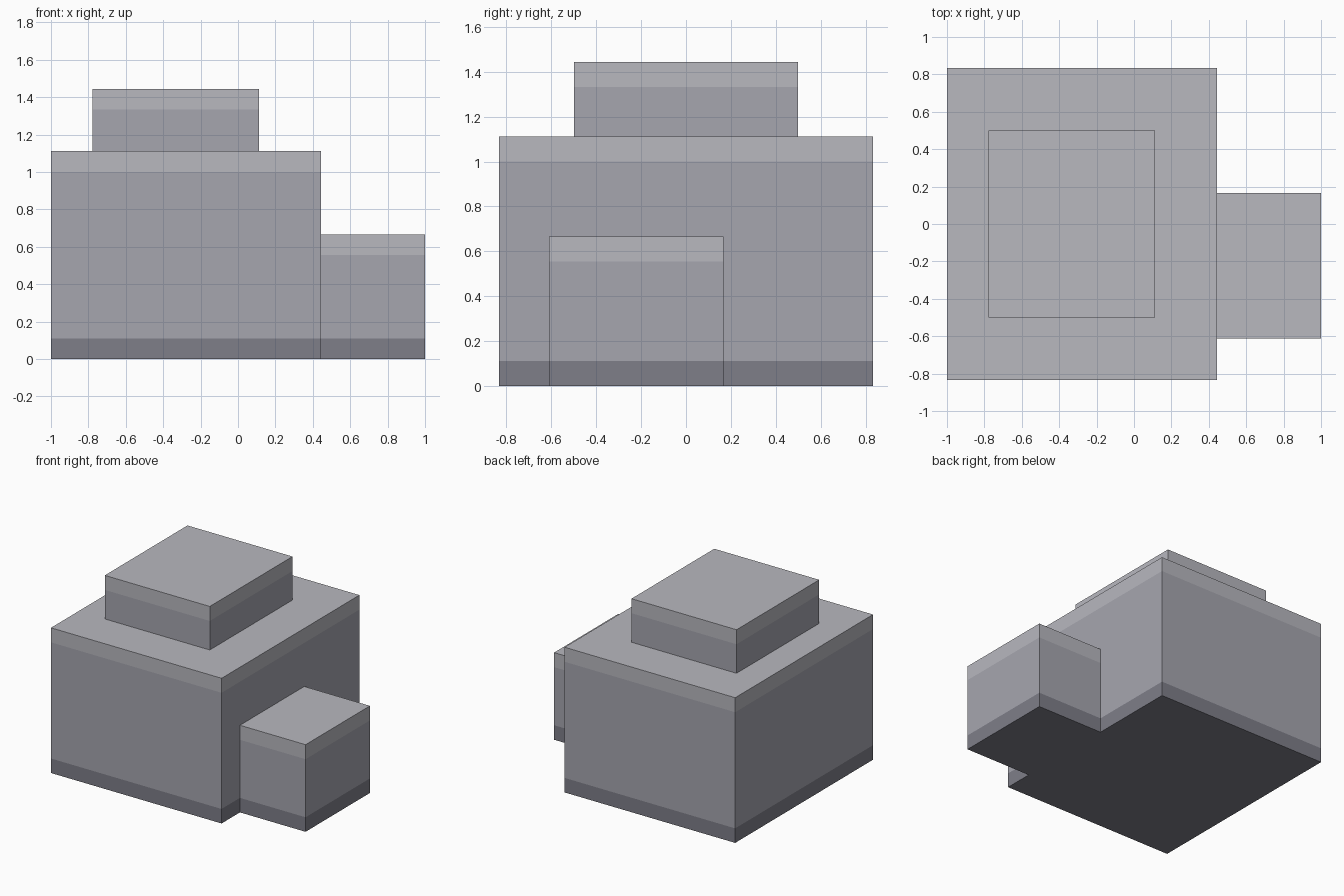
import bpy, bmesh
from mathutils import Vector

if "Cube" in bpy.data.objects:
    bpy.data.objects.remove(bpy.data.objects["Cube"])

U = 1 / 9  # height of one colour band


def material(name, rgb):
    m = bpy.data.materials.new(name)
    m.diffuse_color = (*rgb, 1)
    m.use_nodes = True
    m.node_tree.nodes["Principled BSDF"].inputs["Base Color"].default_value = m.diffuse_color
    return m


MATS = [material("dark_grey", (0.21, 0.21, 0.25)),
        material("mid_grey", (0.38, 0.38, 0.43)),
        material("light_grey", (0.48, 0.48, 0.52))]


def block(name, lo, hi, dark_base=True):
    """Box with a light top band and, optionally, a dark band at its foot."""
    lo, hi = Vector(lo), Vector(hi)
    bm = bmesh.new()
    bmesh.ops.create_cube(bm, size=1)
    bmesh.ops.scale(bm, vec=hi - lo, verts=bm.verts)
    bmesh.ops.translate(bm, vec=(lo + hi) / 2, verts=bm.verts)
    top, foot = hi.z - U, lo.z + U
    for z in ([top, foot] if dark_base else [top]):
        bmesh.ops.bisect_plane(bm, geom=bm.verts[:] + bm.edges[:] + bm.faces[:],
                               plane_co=(0, 0, z), plane_no=(0, 0, 1))
    for f in bm.faces:
        z = f.calc_center_median().z
        f.material_index = 2 if z > top else 0 if dark_base and z < foot else 1
    mesh = bpy.data.meshes.new(name)
    bm.to_mesh(mesh)
    bm.free()
    for m in MATS:
        mesh.materials.append(m)
    obj = bpy.data.objects.new(name, mesh)
    bpy.context.collection.objects.link(obj)
    return obj


# Large body, raised slab on top, small block on the right
block("main_body", (-9 * U, -7.5 * U, 0), (4 * U, 7.5 * U, 10 * U))
block("top_slab", (-7 * U, -4.5 * U, 10 * U), (U, 4.5 * U, 13 * U), dark_base=False)
block("side_block", (4 * U, -5.5 * U, 0), (9 * U, 1.5 * U, 6 * U))
